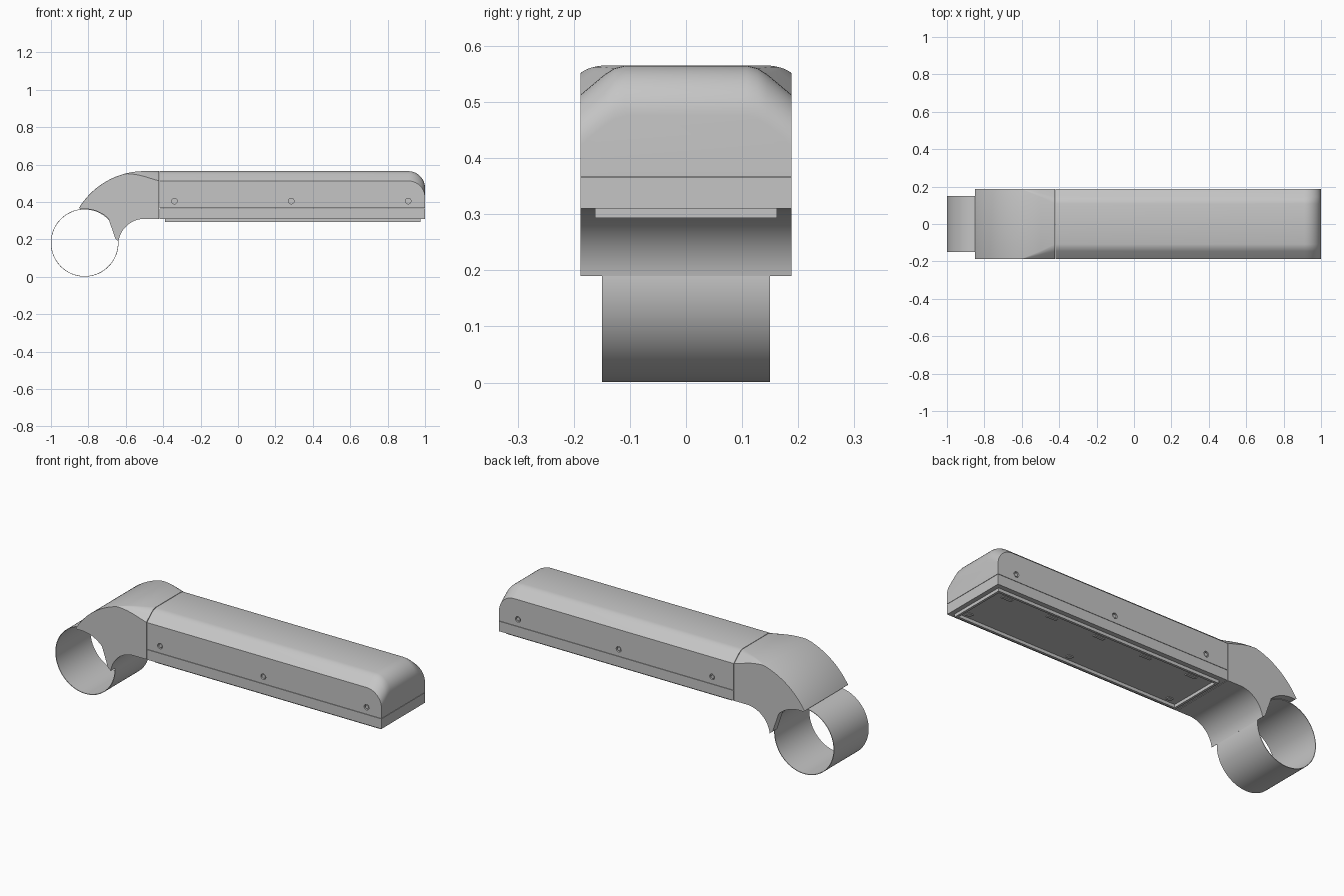
import bpy, bmesh, math
from mathutils import Vector

if "Cube" in bpy.data.objects:
    bpy.data.objects.remove(bpy.data.objects["Cube"])

grey = bpy.data.materials.new("light_grey")
grey.use_nodes = True
grey.diffuse_color = (0.56, 0.56, 0.56, 1)
grey.node_tree.nodes["Principled BSDF"].inputs["Base Color"].default_value = grey.diffuse_color

HALF = 0.188                      # half width of the housing
RING = Vector((-0.82, 0, 0.182))  # clamp ring centre
RADIUS = 0.181


def finish(name, bm):
    bmesh.ops.recalc_face_normals(bm, faces=bm.faces)
    mesh = bpy.data.meshes.new(name)
    bm.to_mesh(mesh)
    bm.free()
    mesh.materials.append(grey)
    obj = bpy.data.objects.new(name, mesh)
    bpy.context.collection.objects.link(obj)
    return obj


def loft(name, sections, closed=False):
    """Skin a row of matching closed sections."""
    bm = bmesh.new()
    rows = [[bm.verts.new(p) for p in s] for s in sections]
    pairs = list(zip(rows, rows[1:]))
    if closed:
        pairs.append((rows[-1], rows[0]))
    for a, b in pairs:
        for i in range(len(a)):
            j = (i + 1) % len(a)
            bm.faces.new((a[i], a[j], b[j], b[i]))
    if not closed:
        bm.faces.new(rows[0])
        bm.faces.new(rows[-1])
    return finish(name, bm)


def box(name, x0, x1, half_y, z0, z1, y=0):
    return loft(name, [[(x, y + s * half_y, z) for s, z in
                        ((-1, z0), (1, z0), (1, z1), (-1, z1))] for x in (x0, x1)])


def prism(name, outline, y0, y1):
    """Extrude an x-z outline along y."""
    return loft(name, [[(x, y, z) for x, z in outline] for y in (y0, y1)])


def circle(cx, cz, r, n):
    return [(cx + r * math.cos(math.tau * i / n), cz + r * math.sin(math.tau * i / n))
            for i in range(n)]


def cut(obj, *cutters):
    """Subtract the cutters, then discard them."""
    for c in cutters:
        mod = obj.modifiers.new("cut", "BOOLEAN")
        mod.operation, mod.solver, mod.object = "DIFFERENCE", "EXACT", c
    dg = bpy.context.evaluated_depsgraph_get()
    obj_mesh = bpy.data.meshes.new_from_object(obj.evaluated_get(dg))
    obj.modifiers.clear()
    obj.data = obj_mesh
    for c in cutters:
        bpy.data.objects.remove(c)
    return obj


def smooth(obj, angle):
    bpy.ops.object.select_all(action="DESELECT")
    obj.select_set(True)
    bpy.context.view_layer.objects.active = obj
    bpy.ops.object.shade_smooth_by_angle(angle=math.radians(angle))


def section(bottom, top, size=1.0):
    """Box section with softened chamfers on its top corners."""
    up = (top - bottom).normalized()
    corner = ((0, 0.052), (0.043, 0.016), (0.06, 0.005), (0.08, 0))
    half = [(HALF, bottom)] + [(HALF - inset * size, top - up * drop * size)
                               for inset, drop in corner]
    right = [Vector((p.x, y, p.z)) for y, p in half]
    left = [Vector((p.x, -y, p.z)) for y, p in reversed(half)]
    return right + left


# Housing cover with a rounded far end
stations = [(-0.42, 0)]
for i in range(11):
    a = math.pi / 2 * i / 10
    stations.append((0.91 + 0.09 * math.sin(a), 0.09 * (1 - math.cos(a))))
cover = loft("housing_cover", [section(Vector((x, 0, 0.367)), Vector((x, 0, 0.565 - d)))
                               for x, d in stations])
screws = [("front", -1, x) for x in (-0.34, 0.285, 0.91)]
screws += [("back", 1, x) for x in (-0.29, 0.276, 0.886)]
cut(cover, *[prism("hole", circle(x, 0.405, 0.015, 20), s * 0.178, s * 0.2)
             for side, s, x in screws])
smooth(cover, 45)

# Screw heads sunk into the cover
for side, s, x in screws:
    prism("screw_" + side, circle(x, 0.405, 0.01, 16), s * 0.177, s * 0.185)

# Lower frame and the lens rim projecting below it
box("lower_frame", -0.42, 1.0, HALF, 0.31, 0.365)
rim = box("lens_rim", -0.39, 0.975, 0.162, 0.293, 0.311)
cut(rim, box("opening", -0.377, 0.962, 0.149, 0.28, 0.33))

# Low bosses and clips on the panel inside the rim
for x in (-0.32, 0.3, 0.92):
    box("panel_boss", x - 0.015, x + 0.015, 0.012, 0.305, 0.311, -0.12)
for x in (-0.26, 0.02, 0.31, 0.6, 0.88):
    box("panel_clip", x - 0.03, x + 0.03, 0.008, 0.305, 0.311, 0.11)

# Curved neck, its chamfers fading out towards the ring
rows = [section(Vector((-0.423, 0, 0.31)), Vector((-0.423, 0, 0.565)))]
steps = 32
for i in range(steps + 1):
    t = i / steps
    a, b = math.radians(58.6) * t, math.radians(82) * t
    top = Vector((-0.5 - 0.41 * math.sin(a), 0, 0.155 + 0.41 * math.cos(a)))
    low = Vector((-0.5 - 0.14 * math.sin(b), 0, 0.17 + 0.14 * math.cos(b)))
    rows.append(section(low, top, max(0.02, 0.55 * (1 - t / 0.25))))
neck = loft("neck", rows)
seat = [p for i, p in enumerate(circle(RING.x, RING.z, RADIUS, 96))
        if not (0 <= i < 12 or i > 94)]
cut(neck, prism("seat", seat, -0.3, 0.3),
    prism("bore", circle(RING.x, RING.z, RADIUS - 0.001, 96), -0.149, 0.149))
smooth(neck, 30)

# Thin clamp ring
profile = [(RADIUS, -0.15), (RADIUS, 0.15), (RADIUS - 0.003, 0.15), (RADIUS - 0.003, -0.15)]
ring = loft("clamp_ring", [[(RING.x + r * math.cos(a), y, RING.z + r * math.sin(a))
                            for r, y in profile]
                           for a in (math.tau * i / 96 for i in range(96))], closed=True)
smooth(ring, 30)
